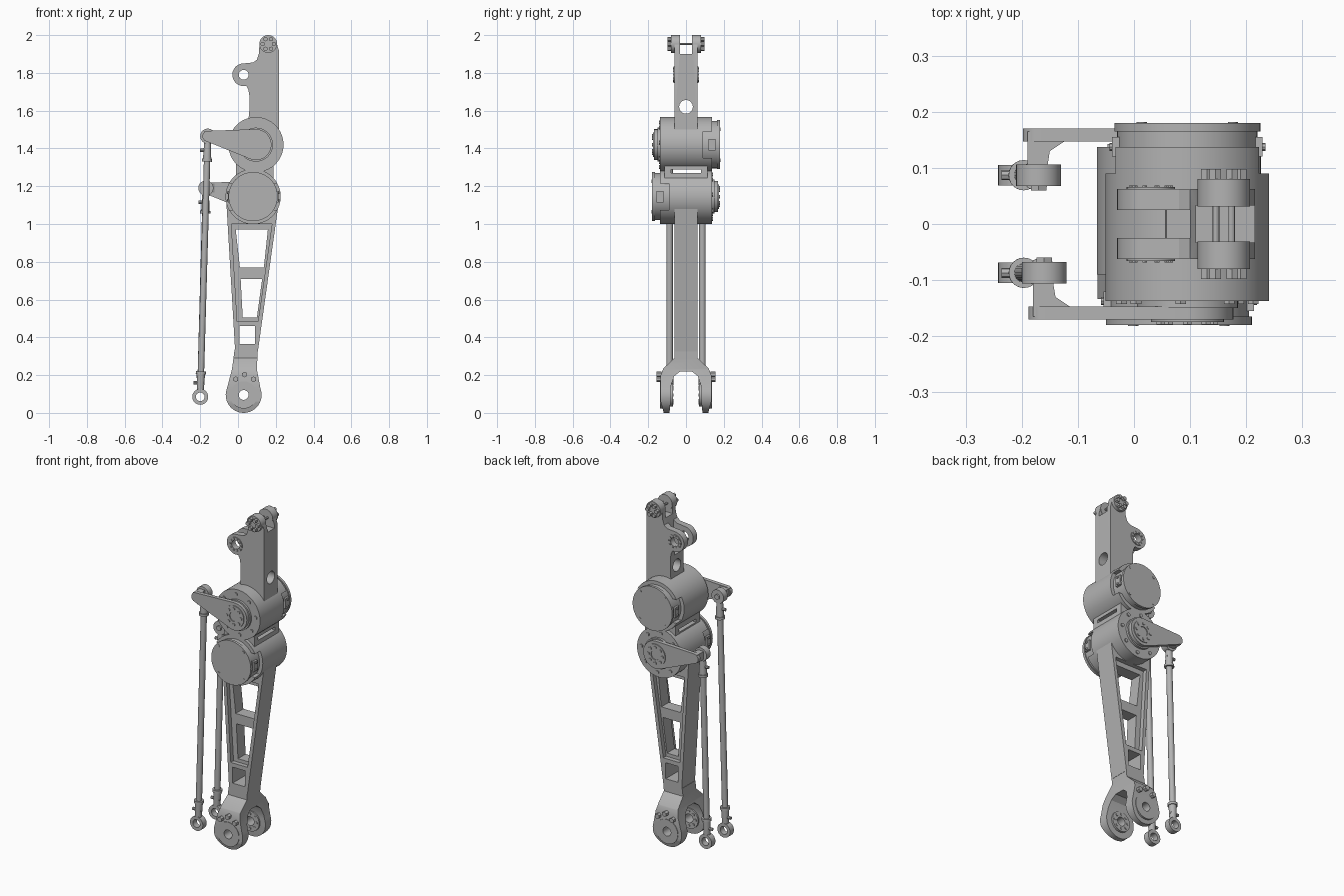
import bpy, bmesh
from math import pi, cos, sin, acos, atan2, radians
from mathutils import Vector, Matrix

if "Cube" in bpy.data.objects:
    bpy.data.objects.remove(bpy.data.objects["Cube"])

grey = bpy.data.materials.new("machined grey")
grey.use_nodes = True
grey.diffuse_color = (0.45, 0.45, 0.45, 1)
grey.node_tree.nodes["Principled BSDF"].inputs["Base Color"].default_value = (0.45, 0.45, 0.45, 1)
parts = []


def finish(name, bm):
    bmesh.ops.recalc_face_normals(bm, faces=bm.faces)
    mesh = bpy.data.meshes.new(name)
    bm.to_mesh(mesh)
    bm.free()
    mesh.materials.append(grey)
    obj = bpy.data.objects.new(name, mesh)
    bpy.context.collection.objects.link(obj)
    parts.append(obj)
    return obj


def add_cyl(bm, p, q, r, r2=None, seg=48):
    p, q = Vector(p), Vector(q)
    d = q - p
    m = Matrix.Translation((p + q) / 2) @ d.to_track_quat('Z', 'Y').to_matrix().to_4x4()
    bmesh.ops.create_cone(bm, cap_ends=True, segments=seg, radius1=r,
                          radius2=r if r2 is None else r2, depth=d.length, matrix=m)


def cyl(name, p, q, r, r2=None, seg=48):
    bm = bmesh.new()
    add_cyl(bm, p, q, r, r2, seg)
    return finish(name, bm)


def ycyl(name, x, z, y0, y1, r, r2=None, seg=48):
    return cyl(name, (x, y0, z), (x, y1, z), r, r2, seg)


def prism(name, pts, axis, a, b):
    """Extrude a 2D outline along one axis from a to b."""
    place = {'x': lambda u, v, w: (w, u, v), 'y': lambda u, v, w: (u, w, v),
             'z': lambda u, v, w: (u, v, w)}[axis]
    bm = bmesh.new()
    face = bm.faces.new([bm.verts.new(place(u, v, a)) for u, v in pts])
    moved = bmesh.ops.extrude_face_region(bm, geom=[face])["geom"]
    bmesh.ops.translate(bm, vec=place(0, 0, b - a),
                        verts=[g for g in moved if isinstance(g, bmesh.types.BMVert)])
    return finish(name, bm)


def box(name, x0, x1, y0, y1, z0, z1):
    return prism(name, [(x0, z0), (x1, z0), (x1, z1), (x0, z1)], 'y', y0, y1)


def ring(name, x, z, y0, y1, ro, ri, seg=40):
    bm = bmesh.new()
    loops = [[bm.verts.new((x + r * cos(2 * pi * i / seg), y, z + r * sin(2 * pi * i / seg)))
              for r, y in ((ro, y0), (ro, y1), (ri, y1), (ri, y0))] for i in range(seg)]
    for a, b in zip(loops, loops[1:] + loops[:1]):
        for k in range(4):
            n = (k + 1) % 4
            bm.faces.new((a[k], a[n], b[n], b[k]))
    return finish(name, bm)


def bolts(name, x, z, y0, y1, radius, n, r, start=0.0, sweep=2 * pi, seg=6):
    bm = bmesh.new()
    for i in range(n):
        t = start + sweep * i / n
        px, pz = x + radius * cos(t), z + radius * sin(t)
        add_cyl(bm, (px, y0, pz), (px, y1, pz), r, seg=seg)
    return finish(name, bm)


def arc(x, z, r, a0, a1, n=24):
    return [(x + r * cos(a0 + (a1 - a0) * i / n), z + r * sin(a0 + (a1 - a0) * i / n))
            for i in range(n + 1)]


def belt(x1, z1, r1, x2, z2, r2):
    """Outline wrapped round two circles."""
    d = Vector((x2 - x1, z2 - z1))
    t, a = atan2(d.y, d.x), acos((r1 - r2) / d.length)
    return arc(x1, z1, r1, t + a, t + 2 * pi - a) + arc(x2, z2, r2, t - a, t + a)


def cut(obj, *cutters, op='DIFFERENCE'):
    bpy.context.view_layer.objects.active = obj
    for c in cutters:
        mod = obj.modifiers.new("cut", 'BOOLEAN')
        mod.operation, mod.solver, mod.object = op, 'EXACT', c
        bpy.ops.object.modifier_apply(modifier=mod.name)
        parts.remove(c)
        bpy.data.objects.remove(c)


def slot():
    return box("slot", -0.2, 0.4, -0.08, 0.08, 1.269, 1.288)


def drive(pre, cx, cz, s, tx, tz):
    """Joint drive: s is the side (-1 front, 1 back) that carries the lever."""
    # Housing drum, cut away at the sides around the motor cover
    drum = ycyl(pre + "_housing", cx, cz, -0.137 * s, 0.137 * s, 0.146, seg=72)
    lo, hi = sorted((-0.09 * s, -0.25 * s))
    cut(drum, slot(), box("notch", cx - 0.3, cx + 0.3, lo, hi, cz - 0.07, cz + 0.07))
    ycyl(pre + "_motor_cover", cx, cz, -0.06 * s, -0.165 * s, 0.125, seg=64)
    ycyl(pre + "_motor_cap", cx, cz, -0.165 * s, -0.18 * s, 0.13, seg=64)
    bolts(pre + "_cap_screws", cx, cz, -0.18 * s, -0.182 * s, 0.115, 4, 0.008, 0.8, seg=12)
    for side in (-1, 1):
        lo, hi = sorted((-0.12 * s, -0.155 * s))
        mid = cx + side * 0.122
        box(pre + "_connector", mid - 0.012, mid + 0.012, lo, hi, cz - 0.03, cz + 0.03)
        for k in (-0.02, 0.02):
            cyl(pre + "_connector_screw", (mid, -0.1375 * s, cz + k),
                (mid + side * 0.017, -0.1375 * s, cz + k), 0.007, seg=8)
    # Output hub and lever
    bolts(pre + "_housing_bolts", cx, cz, 0.137 * s, 0.143 * s, 0.118, 8, 0.011, 0.1)
    ycyl(pre + "_output_hub", cx, cz, 0.13 * s, 0.15 * s, 0.09)
    prism(pre + "_lever", belt(cx, cz, 0.082, tx, tz, 0.028), 'y', 0.147 * s, 0.17 * s)
    ring(pre + "_hub_ring", cx, cz, 0.168 * s, 0.175 * s, 0.065, 0.028)
    bolts(pre + "_hub_bolts", cx, cz, 0.174 * s, 0.179 * s, 0.047, 8, 0.009)
    prism(pre + "_lever_post", [(tx - 0.02, 0.165 * s), (tx - 0.02, 0.105 * s),
          (tx + 0.016, 0.105 * s), (tx + 0.02, 0.13 * s), (tx + 0.05, 0.15 * s),
          (tx + 0.05, 0.165 * s)], 'z', tz - 0.024, tz + 0.024)
    # Push rod with eye ends, clamps and clamp screws
    y = 0.087 * s
    top, end = Vector((tx, y, tz)), Vector((-0.2, y, 0.085))
    at = lambda d: top + (end - top).normalized() * d
    length = (end - top).length
    ycyl(pre + "_rod_pin", tx, tz, 0.06 * s, 0.12 * s, 0.016, seg=6)
    ring(pre + "_rod_top_eye", tx, tz, y - 0.019, y + 0.019, 0.04, 0.014)
    ring(pre + "_rod_foot_eye", end.x, end.z, y - 0.018, y + 0.018, 0.042, 0.023)
    cyl(pre + "_rod_tube", at(0.11), at(length - 0.11), 0.017, seg=24)
    for a, b, c in ((0.03, 0.12, 0.135), (length - 0.03, length - 0.12, length - 0.135)):
        cyl(pre + "_rod_shank", at(a), at(b), 0.018, 0.022, 24)
        cyl(pre + "_rod_clamp", at(b), at(c), 0.027, seg=24)
        k = at((a + b) / 2)
        cyl(pre + "_rod_screw", k + Vector((0.02, 0, 0)), k - Vector((0.038, 0, 0)), 0.009, seg=8)


drive("upper", 0.095, 1.42, -1, -0.16, 1.465)
drive("lower", 0.08, 1.145, 1, -0.17, 1.19)
neck = box("housing_neck", -0.01, 0.188, -0.115, 0.115, 1.2, 1.36)
cut(neck, slot())

# Upper arm with a forked side lug and a forked top
arm = prism("upper_arm", [(0.05, 1.5), (0.06, 1.6), (0.06, 1.68), (0.055, 1.71), (0.045, 1.732)]
            + arc(0.03, 1.79, 0.06, 1.6 * pi, 0.5 * pi) + [(0.08, 1.855), (0.1, 1.87), (0.11, 1.9),
            (0.114, 1.953), (0.206, 1.953), (0.216, 1.92), (0.216, 1.5)], 'y', -0.062, 0.062)
cut(arm, ycyl("hole", 0.03, 1.79, -0.2, 0.2, 0.03),
    cyl("hole", (-0.2, 0, 1.62), (0.4, 0, 1.62), 0.036),
    box("gap", -0.2, 0.1, -0.025, 0.025, 1.69, 1.95),
    box("gap", -0.2, 0.4, -0.033, 0.033, 1.9, 2.1))
for s in (-1, 1):
    ycyl("top_lug", 0.16, 1.953, 0.031 * s, 0.08 * s, 0.047)
    bolts("top_lug_bolts", 0.16, 1.953, 0.08 * s, 0.098 * s, 0.03, 6, 0.012)
    ring("side_lug_bearing", 0.03, 1.79, 0.055 * s, 0.066 * s, 0.043, 0.026)
    bolts("side_lug_bolts", 0.03, 1.79, 0.066 * s, 0.069 * s, 0.035, 10, 0.005)
bolts("top_pins", 0.16, 1.953, -0.04, 0.04, 0.014, 2, 0.006, seg=12)

# Lower leg frame with recessed web and three windows
leg = prism("lower_leg", [(-0.062, 1.12), (0.222, 1.16), (0.105, 0.325), (-0.015, 0.325)],
            'y', -0.062, 0.062)
recess = [(-0.035, 1.0), (0.18, 1.0), (0.106, 0.485), (-0.004, 0.485)]
cut(leg, prism("recess", recess, 'y', -0.2, -0.036), prism("recess", recess, 'y', 0.036, 0.2))
for z1, a1, b1, z0, a0, b0 in ((0.97, -0.012, 0.158, 0.77, 0.01, 0.137),
                               (0.71, 0.014, 0.128, 0.505, 0.025, 0.1),
                               (0.46, 0.008, 0.09, 0.365, 0.008, 0.09)):
    cut(leg, prism("window", [(a1, z1), (b1, z1), (b0, z0), (a0, z0)], 'y', -0.2, 0.2))

# Foot fork: side outline intersected with the front outline
half = [(0.062, 0.335), (0.062, 0.29), (0.12, 0.235), (0.134, 0.2), (0.134, 0.06), (0.115, -0.01),
        (0.088, -0.01), (0.08, 0.08), (0.078, 0.15), (0.062, 0.195), (0.03, 0.22)]
fork = prism("foot_fork", half + [(-u, v) for u, v in reversed(half)], 'x', -0.2, 0.3)
front = [(0.1, 0.23), (0.105, 0.35), (-0.016, 0.35), (-0.032, 0.23)]
cut(fork, prism("outline", arc(0.03, 0.095, 0.095, radians(-200), radians(20)) + front,
                'y', -0.3, 0.3), op='INTERSECT')
cut(fork, ycyl("hole", 0.03, 0.095, -0.3, 0.3, 0.026))
for s in (-1, 1):
    ring("ankle_plate", 0.03, 0.095, 0.125 * s, 0.137 * s, 0.072, 0.026)
    ring("ankle_bearing", 0.03, 0.095, 0.09 * s, 0.07 * s, 0.06, 0.026)
    bolts("ankle_bearing_bolts", 0.03, 0.095, 0.071 * s, 0.066 * s, 0.043, 8, 0.008)
    bolts("fork_bolts", 0.035, 0.145, 0.13 * s, 0.155 * s, 0.058, 3, 0.015,
          radians(35), radians(165))

# Smooth round surfaces, keep machined edges sharp
bpy.ops.object.select_all(action='DESELECT')
for obj in parts:
    obj.select_set(True)
bpy.context.view_layer.objects.active = parts[0]
bpy.ops.object.shade_smooth_by_angle(angle=radians(30))
